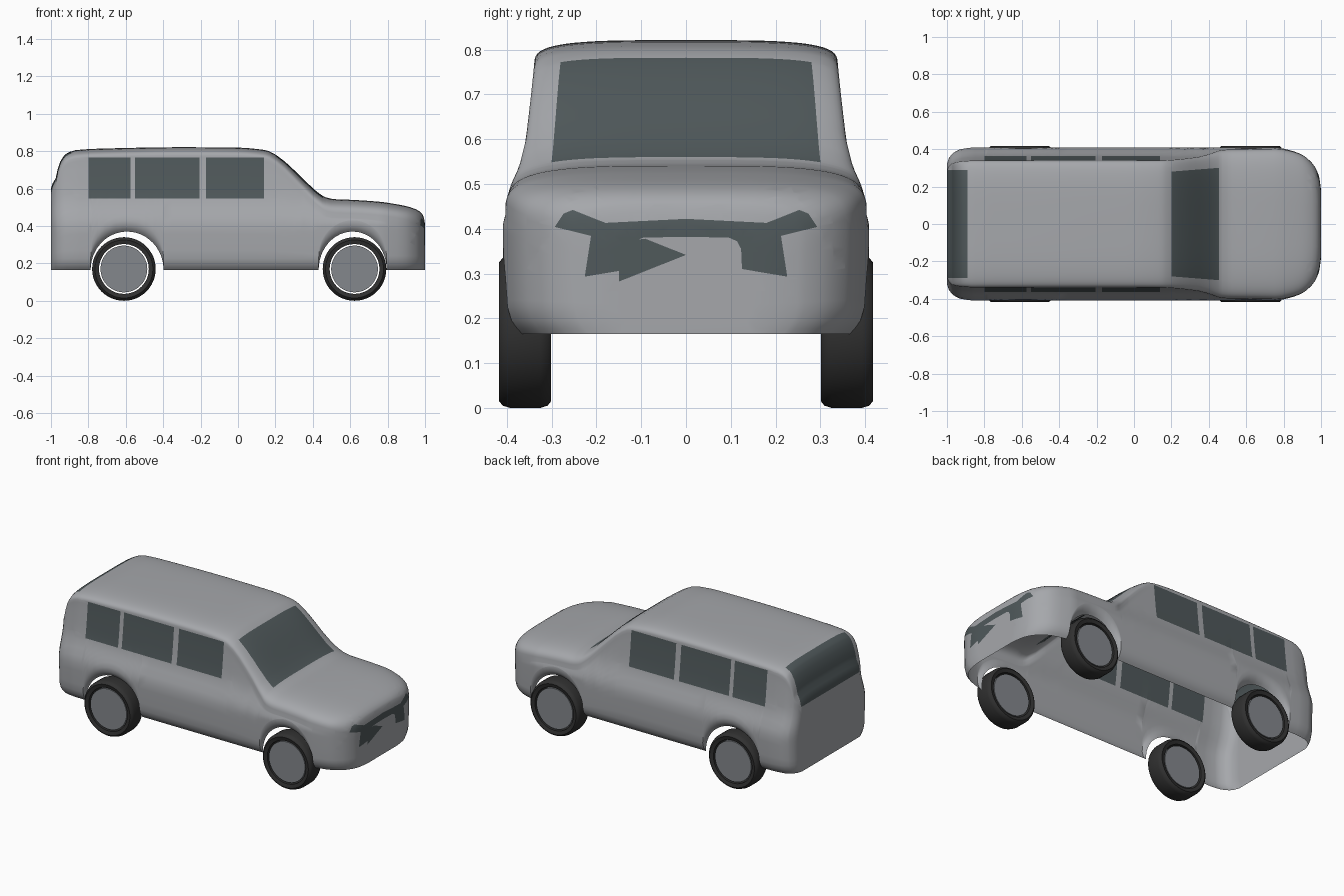
import bpy, bmesh, math
from mathutils import Vector

if "Cube" in bpy.data.objects:
    bpy.data.objects.remove(bpy.data.objects["Cube"])


def material(name, colour):
    m = bpy.data.materials.new(name)
    m.use_nodes = True
    m.diffuse_color = (*colour, 1)
    m.node_tree.nodes["Principled BSDF"].inputs["Base Color"].default_value = (*colour, 1)
    return m


paint = material("silver_grey_paint", (0.38, 0.39, 0.41))
glass = material("dark_glass", (0.08, 0.10, 0.105))
rubber = material("black_rubber", (0.03, 0.03, 0.03))
alloy = material("hub_grey", (0.23, 0.245, 0.265))


def finish(bm, name, mats, angle):
    mesh = bpy.data.meshes.new(name)
    bm.to_mesh(mesh)
    bm.free()
    for m in mats:
        mesh.materials.append(m)
    ob = bpy.data.objects.new(name, mesh)
    bpy.context.collection.objects.link(ob)
    bpy.ops.object.select_all(action="DESELECT")
    ob.select_set(True)
    bpy.context.view_layer.objects.active = ob
    bpy.ops.object.shade_smooth_by_angle(angle=math.radians(angle))
    return ob


def curve(pts):
    """Smooth monotone curve through the points."""
    n = len(pts)
    s = [(pts[i + 1][1] - pts[i][1]) / (pts[i + 1][0] - pts[i][0]) for i in range(n - 1)]
    t = [s[0]] + [2 * a * b / (a + b) if a * b > 0 else 0 for a, b in zip(s, s[1:])] + [s[-1]]

    def f(x):
        x = min(max(x, pts[0][0]), pts[-1][0])
        i = max(k for k in range(n - 1) if pts[k][0] <= x)
        w = pts[i + 1][0] - pts[i][0]
        u = (x - pts[i][0]) / w
        a, b = pts[i][1], pts[i + 1][1]
        return (a + (b - a) * u * u * (3 - 2 * u)
                + w * u * (1 - u) * (t[i] * (1 - u) - t[i + 1] * u))
    return f


# Body outlines: roof line, plan width, side profile, shoulder height
SILL = 0.165
roof_pts = [(-1, .60), (-.99, .63), (-.975, .655), (-.965, .70), (-.95, .745),
            (-.92, .785), (-.87, .805), (-.75, .813), (-.3, .821), (0, .819),
            (.13, .808), (.17, .798), (.21, .775), (.25, .745), (.33, .67),
            (.42, .585), (.47, .553), (.52, .543), (.6, .54), (.75, .53),
            (.88, .51), (.95, .49), (.985, .465), (.995, .44), (1, .41)]
plan_pts = [(-1, .32), (-.99, .35), (-.97, .375), (-.93, .397), (-.85, .407), (.75, .407),
            (.85, .388), (.92, .355), (.97, .30), (.99, .25), (1, .18)]
roof, plan = curve(roof_pts), curve(plan_pts)
side = curve([(.16, .40), (.3, .407), (.4, .409), (.45, .397), (.5, .377),
              (.55, .363), (.65, .35), (.8, .335)])
shoulder = curve([(-1, .06), (.15, .06), (.5, .10), (1, .10)])
arches = [(-.593, .195), (.613, .182)]


def lower_edge(x):
    for cx, a in arches:
        if abs(x - cx) < a:
            return SILL + .205 * math.sqrt(1 - ((x - cx) / a) ** 2)
    return SILL


def section(x):
    """Half cross-section from the lower lip up to the roof centre."""
    low, h = lower_edge(x), shoulder(x)
    top = roof(x)
    corner, k = top - h, plan(x) / .407
    lip = low + .06
    zs = [low, low + .012, low + .03] + [lip + (corner - lip) * i / 12 for i in range(13)]
    pts = [(side(z) * k - .03 * max(0, 1 - (z - low) / .06) ** 2, z) for z in zs]
    wide = pts[-1][0]
    for i in range(1, 17):
        t = math.pi / 2 * i / 16
        pts.append((wide * max(0, math.cos(t)) ** .54, corner + h * math.sin(t) ** .54))
    pts[-1] = (0, top)
    return pts


# Stations along the car, closer together around the arches
raw = [p[0] for p in roof_pts + plan_pts] + [i / 20 for i in range(-19, 20)]
for cx, a in arches:
    raw += [cx + a * math.sin(math.pi / 2 * i / 12) for i in range(-12, 13)]
stations = []
for x in sorted(raw):
    if not stations or x - stations[-1] > .0012:
        stations.append(x)

# Open-bottomed body shell
bm = bmesh.new()
rings = []
for x in stations:
    half = section(x)
    full = [(-y, z) for y, z in half] + half[-2::-1]
    rings.append([bm.verts.new((x, y, z)) for y, z in full])
for r, s in zip(rings, rings[1:]):
    for i in range(len(r) - 1):
        bm.faces.new((r[i], s[i], s[i + 1], r[i + 1]))
caps = [bm.faces.new(rings[0]), bm.faces.new(rings[-1][::-1])]
bmesh.ops.recalc_face_normals(bm, faces=bm.faces)
if caps[1].normal.x < 0:
    bmesh.ops.reverse_faces(bm, faces=bm.faces)
bmesh.ops.inset_individual(bm, faces=caps, thickness=.03)


def cut(point, normal, region):
    faces = [f for f in bm.faces if region(f.calc_center_median())]
    geom = set(faces)
    for f in faces:
        geom.update(f.edges)
        geom.update(f.verts)
    bmesh.ops.bisect_plane(bm, geom=list(geom), dist=1e-5, plane_co=point, plane_no=normal)


# Side window cuts
windows = [(-.80, -.575), (-.55, -.205), (-.17, .14)]
SIDE_LOW, SIDE_HIGH = .547, .765


def on_side(c):
    return abs(c.y) > .3 and c.z > .47 and -.88 < c.x < .25


for z in (SIDE_LOW, SIDE_HIGH):
    cut((0, 0, z), (0, 0, 1), on_side)
for span in windows:
    for x in span:
        cut((x, 0, 0), (1, 0, 0), on_side)

# Windscreen and rear window cuts
SCREEN = (.20, .455)
REAR_X, REAR_Y, REAR_Z = -.89, .29, .57


def on_screen(c):
    return .15 < c.x < .52 and c.z > .48


def on_rear(c):
    return c.x < -.84 and c.z > .3


for x in SCREEN:
    cut((x, 0, 0), (1, 0, 0), on_screen)
for s in (-1, 1):
    cut((.20, s * .28, 0), (-.08, s, 0), on_screen)
    cut((0, s * REAR_Y, 0), (0, 1, 0), on_rear)
cut((REAR_X, 0, 0), (1, 0, 0), on_rear)
cut((0, 0, REAR_Z), (0, 0, 1), on_rear)

# Grille and lamp outline on the nose
grille = [(0, .422), (.18, .413), (.253, .442), (.273, .434), (.293, .404), (.212, .384),
          (.226, .293), (.125, .31), (.123, .355), (.114, .372), (.096, .38), (0, .382)]


def on_nose(c):
    return c.x > .9 and c.z > .26


for s in (-1, 1):
    for (y0, z0), (y1, z1) in zip(grille, grille[1:]):
        lo, hi = min(y0, y1) - .05, max(y0, y1) + .05
        cut((0, s * y0, z0), (0, z1 - z0, s * (y0 - y1)),
            lambda c: on_nose(c) and (abs(c.y) < .05 or lo < s * c.y < hi))


def in_grille(y, z):
    inside = False
    for (y0, z0), (y1, z1) in zip(grille, grille[1:] + grille[:1]):
        if (z0 > z) != (z1 > z) and y < y0 + (z - z0) * (y1 - y0) / (z1 - z0):
            inside = not inside
    return inside


# Glass faces by position
for f in bm.faces:
    c = f.calc_center_median()
    y = abs(c.y)
    side_glass = (on_side(c) and SIDE_LOW < c.z < SIDE_HIGH and abs(f.normal.y) > .5
                  and any(a < c.x < b for a, b in windows))
    screen = SCREEN[0] < c.x < SCREEN[1] and y < .28 + .08 * (c.x - .2) and c.z > .5
    rear = c.x < REAR_X and y < REAR_Y and c.z > REAR_Z
    nose = on_nose(c) and in_grille(y, c.z)
    f.material_index = int(side_glass or screen or rear or nose)
finish(bm, "body_shell", [paint, glass], 50)

# Wheels: ring tyre with a separate hub
tyre_profile = [(.133, -.052), (.155, -.058), (.165, -.05), (.17, -.034),
                (.17, .034), (.165, .05), (.155, .058), (.133, .052)]
hub_profile = [(0, -.048), (.125, -.048), (.125, .048), (0, .048)]


def lathe(name, profile, centre, mat, closed):
    bm = bmesh.new()
    vs = [bm.verts.new((r, y, 0)) for r, y in profile]
    es = [bm.edges.new(p) for p in zip(vs, vs[1:])]
    if closed:
        es.append(bm.edges.new((vs[-1], vs[0])))
    bmesh.ops.spin(bm, geom=vs + es, cent=(0, 0, 0), axis=(0, 1, 0),
                   angle=math.tau, steps=48, use_duplicate=False)
    bmesh.ops.remove_doubles(bm, verts=bm.verts, dist=1e-4)
    bmesh.ops.recalc_face_normals(bm, faces=bm.faces)
    finish(bm, name, [mat], 40).location = Vector(centre)


for end, x in (("rear", -.61), ("front", .623)):
    for hand, s in (("left", 1), ("right", -1)):
        centre = (x, s * .359, .17)
        lathe(f"{end}_{hand}_tyre", tyre_profile, centre, rubber, True)
        lathe(f"{end}_{hand}_hub", hub_profile, centre, alloy, False)
